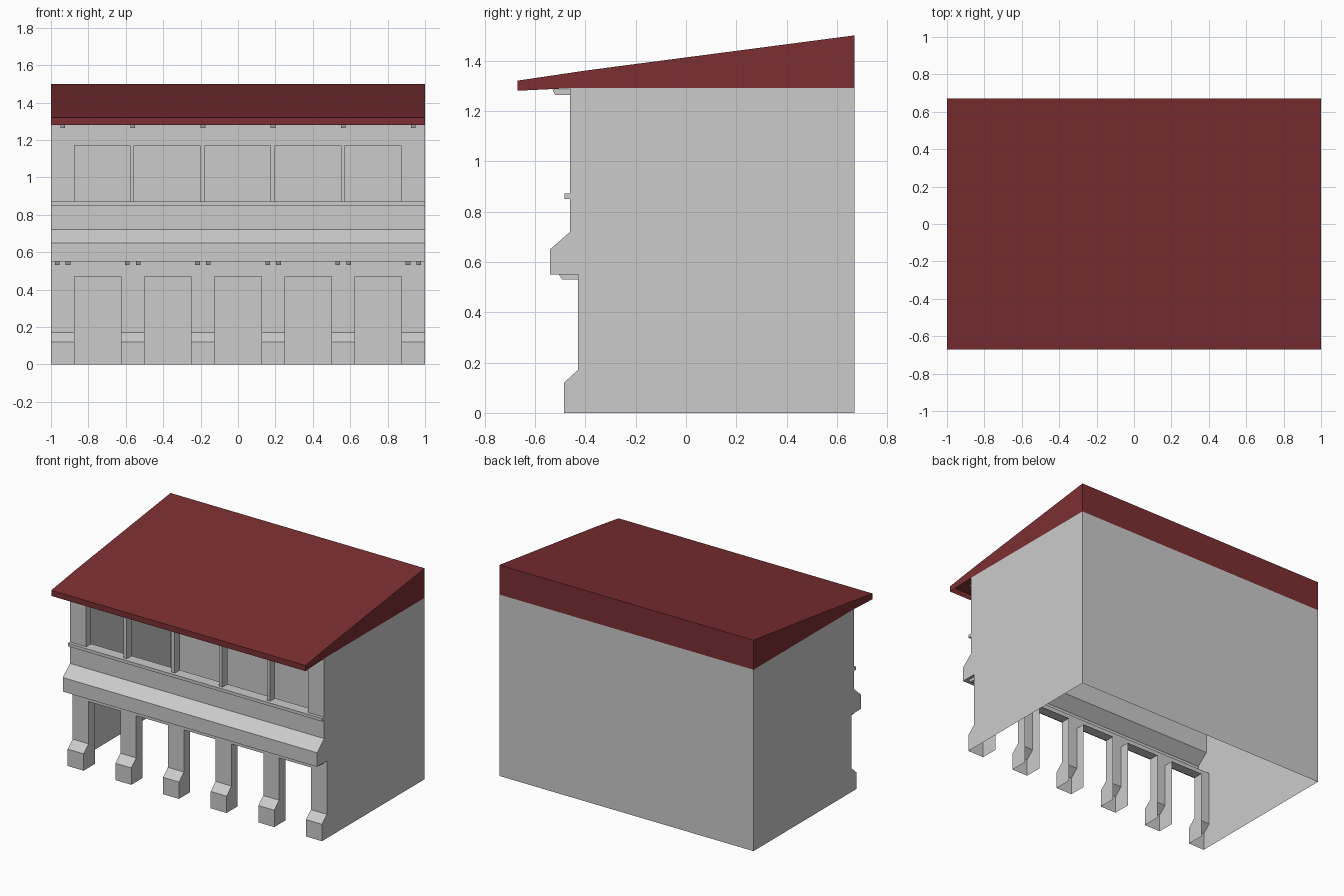
import bpy, bmesh

if "Cube" in bpy.data.objects:
    bpy.data.objects.remove(bpy.data.objects["Cube"])

BACK = 0.67


def face(bm, pts):
    bm.faces.new([bm.verts.new(p) for p in pts])


def strip(bm, a, b, x0, x1):
    """Quad between two (y, z) profile points, spanning x0..x1."""
    face(bm, [(x0, *a), (x1, *a), (x1, *b), (x0, *b)])


def finish(bm, name, mat=None):
    bmesh.ops.remove_doubles(bm, verts=bm.verts, dist=0.0005)
    bmesh.ops.recalc_face_normals(bm, faces=bm.faces)
    me = bpy.data.meshes.new(name)
    bm.to_mesh(me)
    bm.free()
    ob = bpy.data.objects.new(name, me)
    bpy.context.collection.objects.link(ob)
    if mat:
        me.materials.append(mat)
    return ob


def prism(name, profile, x0, x1):
    """Closed solid: a (y, z) profile swept along x."""
    bm = bmesh.new()
    n = len(profile)
    for i in range(n):
        strip(bm, profile[i], profile[(i + 1) % n], x0, x1)
    for x in (x0, x1):
        face(bm, [(x, *p) for p in profile])
    return finish(bm, name)


def solid_spans(openings):
    """X ranges left standing between the openings."""
    xs = [-1] + [x for o in openings for x in o] + [1]
    return list(zip(xs[::2], xs[1::2]))


def reveals(bm, front, openings, y_in):
    """Lining of each opening, from the front profile back to y_in."""
    bottom, top = front[0], front[-1]
    loop = front + [(y_in, top[1]), (y_in, bottom[1])]
    for x0, x1 in openings:
        for x in (x0, x1):
            face(bm, [(x, *p) for p in loop])
        strip(bm, top, (y_in, top[1]), x0, x1)
        if bottom[1] > 0:
            strip(bm, bottom, (y_in, bottom[1]), x0, x1)


# Front profile: plinth, pillars, lintel, jettied band, upper wall
front = [(-.485, 0), (-.485, .12), (-.43, .17), (-.43, .47), (-.43, .55),
         (-.54, .55), (-.54, .65), (-.46, .72), (-.46, .87), (-.46, 1.17),
         (-.46, 1.29)]
doors = [(i * .375 - .125, i * .375 + .125) for i in range(-2, 3)]
windows = [(-.875, -.577), (-.556, -.203), (-.176, .173), (.198, .551),
           (.572, .872)]

# Hollow building shell, open underneath
bm = bmesh.new()
for i in range(len(front) - 1):
    spans = [(-1, 1)]
    if i < 3:
        spans = solid_spans(doors)
    elif i == 8:
        spans = solid_spans(windows)
    for x0, x1 in spans:
        strip(bm, front[i], front[i + 1], x0, x1)
reveals(bm, front[:4], doors, -.36)
reveals(bm, front[8:10], windows, -.40)
for x in (-1, 1):
    face(bm, [(x, *p) for p in front + [(BACK, 1.29), (BACK, 0)]])
strip(bm, (BACK, 0), (BACK, 1.29), -1, 1)
finish(bm, "building_walls")

# Window sill ledge
prism("window_ledge", [(-.483, .85), (-.483, .872), (-.46, .872), (-.46, .85)], -1, 1)

# Small brackets under the roof and in pairs under the jettied band
for i in range(6):
    c = -.9375 + .375 * i
    prism("eave_bracket", [(-.53, 1.285), (-.52, 1.263), (-.46, 1.263), (-.46, 1.285)],
          c - .0125, c + .0125)
    for s in (-.029, .029):
        prism("band_bracket", [(-.505, .55), (-.493, .53), (-.43, .53), (-.43, .55)],
              c + s - .0125, c + s + .0125)

# Shed roof, open underneath
red = bpy.data.materials.new("roof_red")
red.diffuse_color = (0.2, 0.028, 0.032, 1)
red.use_nodes = True
red.node_tree.nodes["Principled BSDF"].inputs["Base Color"].default_value = red.diffuse_color
roof = [(-.67, 1.28), (-.67, 1.32), (-.40, 1.36), (BACK, 1.5), (BACK, 1.29)]
bm = bmesh.new()
for a, b in zip(roof, roof[1:]):
    strip(bm, a, b, -1, 1)
for x in (-1, 1):
    face(bm, [(x, *p) for p in roof + [(-.46, 1.29)]])
finish(bm, "roof", red)
